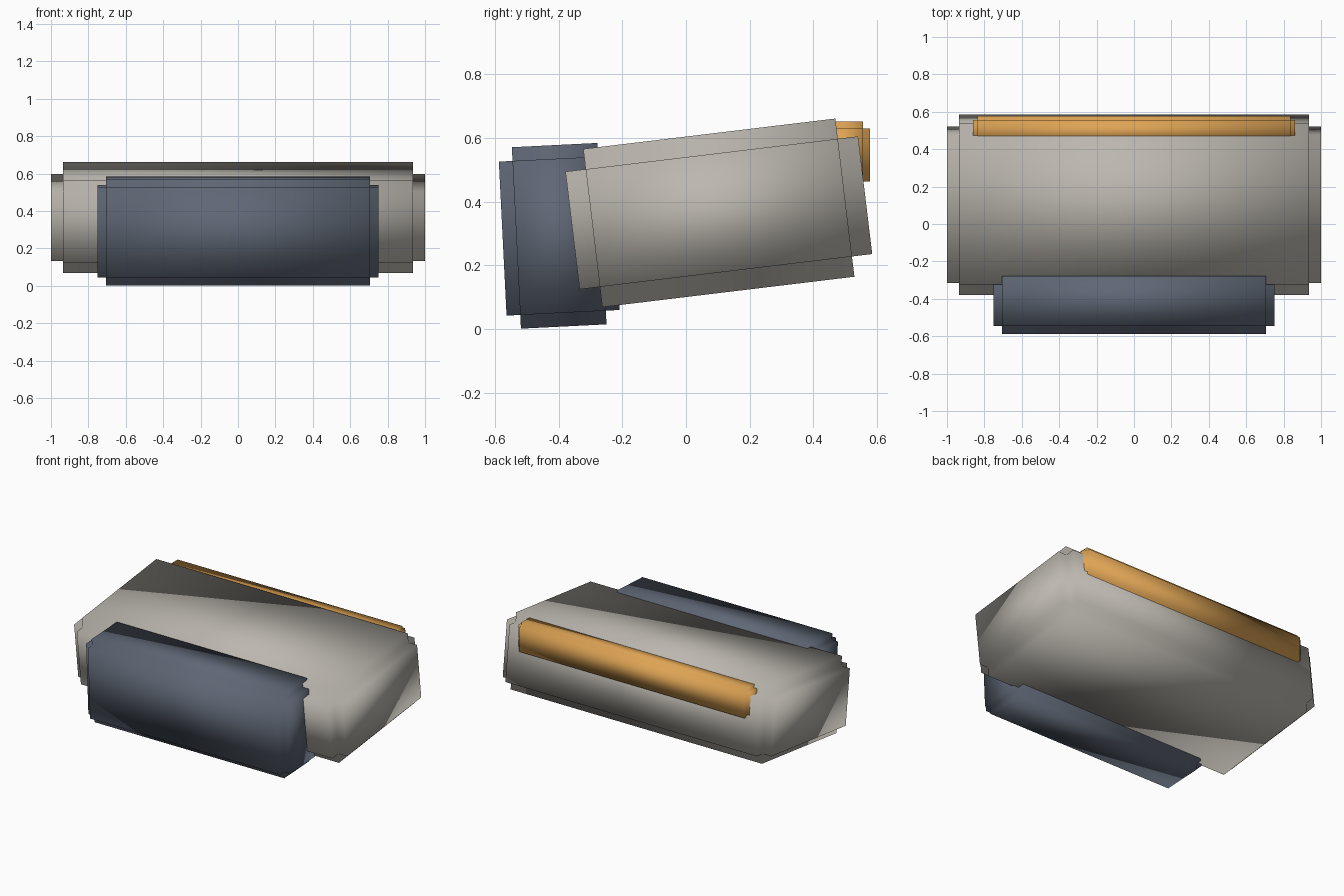
import bpy
import bmesh
from mathutils import Matrix

cube = bpy.data.objects.get("Cube")
if cube:
    bpy.data.objects.remove(cube, do_unlink=True)


def make_material(name, colour):
    mat = bpy.data.materials.new(name)
    mat.use_nodes = True
    mat.diffuse_color = (*colour, 1.0)
    for node in mat.node_tree.nodes:
        if node.type == 'BSDF_PRINCIPLED':
            node.inputs["Base Color"].default_value = (*colour, 1.0)
    return mat


def stepped_box(name, size, step, centre, tilt, mat):
    """Box with a square step cut along every edge, tilted about x, smooth shaded."""
    bm = bmesh.new()
    bmesh.ops.create_cube(bm, size=1.0, matrix=Matrix.Diagonal((*size, 1.0)))
    bmesh.ops.bevel(bm, geom=bm.edges[:], offset=step, offset_type='OFFSET',
                    segments=2, profile=0.0, affect='EDGES', clamp_overlap=True)
    bmesh.ops.recalc_face_normals(bm, faces=bm.faces[:])
    for face in bm.faces:
        face.smooth = True
    mesh = bpy.data.meshes.new(name)
    bm.to_mesh(mesh)
    bm.free()
    mesh.materials.append(mat)
    obj = bpy.data.objects.new(name, mesh)
    obj.location = centre
    obj.rotation_euler.x = tilt
    bpy.context.collection.objects.link(obj)
    return obj


warm_grey = make_material("warm_grey", (0.50, 0.475, 0.43))
slate_blue = make_material("slate_blue", (0.115, 0.137, 0.18))
amber = make_material("amber", (0.73, 0.37, 0.09))

# Main body, sloping down to the front
stepped_box("main_body", (2.0, 0.925, 0.50), 0.064, (0, 0.103, 0.365), 0.12, warm_grey)

# Front block, set into the front of the body
stepped_box("front_block", (1.5, 0.355, 0.57), 0.043, (0, -0.398, 0.293), 0.05, slate_blue)

# Rear bar, set into the upper back edge
stepped_box("rear_bar", (1.72, 0.16, 0.21), 0.022, (0, 0.497, 0.546), 0.0, amber)
